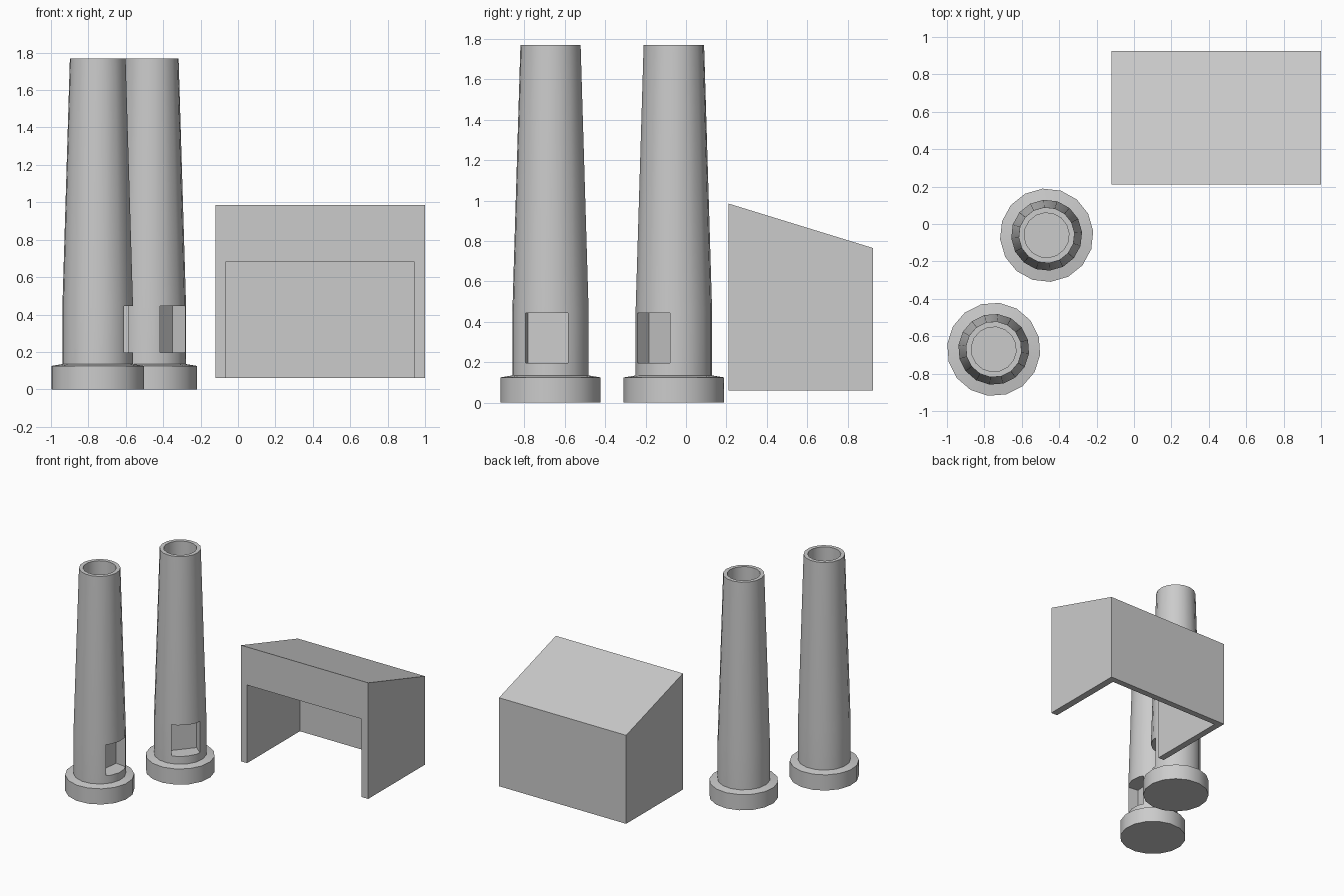
import bpy, bmesh
from math import sin, cos, pi, radians
from mathutils import Matrix

if "Cube" in bpy.data.objects:
    bpy.data.objects.remove(bpy.data.objects["Cube"])

SIDES = 16


def make_object(name, bm):
    bmesh.ops.recalc_face_normals(bm, faces=bm.faces)
    mesh = bpy.data.meshes.new(name)
    bm.to_mesh(mesh)
    bm.free()
    obj = bpy.data.objects.new(name, mesh)
    bpy.context.collection.objects.link(obj)
    return obj


def lathe(name, profile, matrix):
    """Closed solid of revolution, capped at the first and last ring."""
    bm = bmesh.new()
    rings = [[bm.verts.new((r * cos(2 * pi * i / SIDES), r * sin(2 * pi * i / SIDES), z))
              for i in range(SIDES)] for r, z in profile]
    for low, high in zip(rings, rings[1:]):
        for i in range(SIDES):
            j = (i + 1) % SIDES
            bm.faces.new((low[i], low[j], high[j], high[i]))
    bm.faces.new(rings[0][::-1])
    bm.faces.new(rings[-1])
    bm.transform(matrix)
    return make_object(name, bm)


def box(name, lo, hi, matrix=Matrix()):
    bm = bmesh.new()
    bmesh.ops.create_cube(bm, size=1)
    for v in bm.verts:
        v.co = [a + (b - a) * (c + 0.5) for a, b, c in zip(lo, hi, v.co)]
    bm.transform(matrix)
    return make_object(name, bm)


def cut(obj, cutter):
    """Apply a boolean difference and discard the cutter."""
    cutter.hide_render = True
    mod = obj.modifiers.new("cut", 'BOOLEAN')
    mod.operation, mod.solver, mod.object = 'DIFFERENCE', 'EXACT', cutter
    bpy.ops.object.select_all(action='DESELECT')
    bpy.context.view_layer.objects.active = obj
    obj.select_set(True)
    bpy.ops.object.modifier_apply(modifier=mod.name)
    bpy.data.objects.remove(cutter)


# Chimneys: plinth, tapered stack and flue in one profile, with a fire recess
CHIMNEY = [(0.25, 0), (0.25, 0.125), (0.19, 0.135), (0.19, 0.45),
           (0.15, 1.77), (0.12, 1.77), (0.12, 0.6)]

for name, x, y, angle in (("front_chimney", -0.75, -0.67, -7),
                          ("rear_chimney", -0.467, -0.06, -40)):
    place = Matrix.Translation((x, y, 0)) @ Matrix.Rotation(radians(angle), 4, 'Z')
    chimney = lathe(name, CHIMNEY, place)
    cut(chimney, box("recess_cutter", (0.066, -0.105, 0.197), (0.3, 0.105, 0.445), place))
    bpy.ops.object.shade_smooth_by_angle(angle=radians(32))

# Shed: wedge-topped block, hollowed from the front and below
shed = box("shed", (-0.12, 0.21, 0.06), (1.0, 0.925, 0.985))
for v in shed.data.vertices:
    if v.co.y > 0.5 and v.co.z > 0.5:
        v.co.z = 0.765
cut(shed, box("shed_cutter", (-0.067, 0.1, -0.1), (0.943, 0.875, 0.682)))
